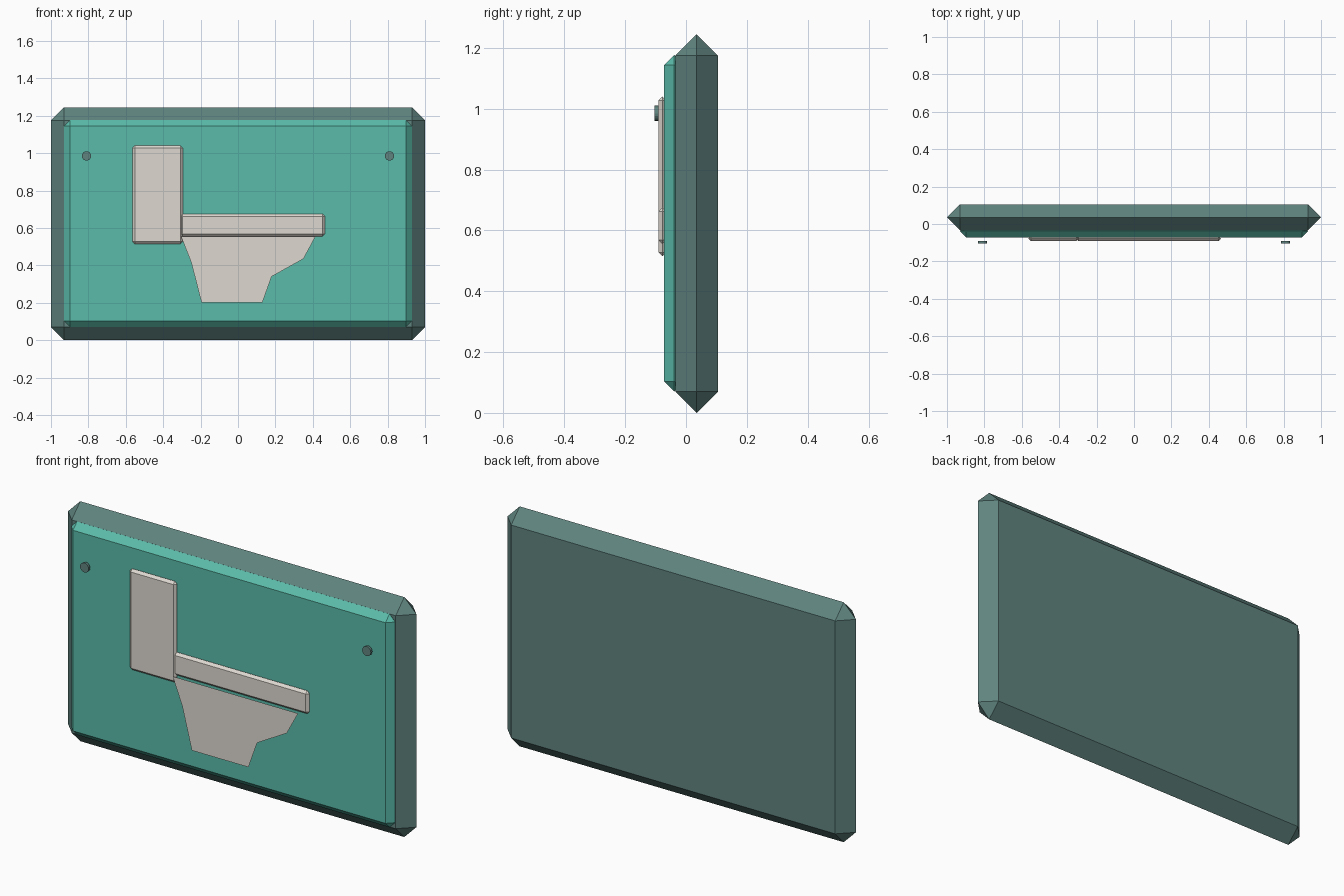
import bpy
import bmesh
from mathutils import Matrix, Vector

cube = bpy.data.objects.get("Cube")
if cube:
    bpy.data.objects.remove(cube, do_unlink=True)


def material(name, color):
    mat = bpy.data.materials.new(name)
    mat.use_nodes = True
    mat.diffuse_color = (*color, 1)
    mat.node_tree.nodes["Principled BSDF"].inputs["Base Color"].default_value = (*color, 1)
    return mat


slate = material("slate green", (0.115, 0.23, 0.212))
teal = material("teal", (0.103, 0.50, 0.40))
cream = material("cream", (0.73, 0.69, 0.63))


def finish(name, bm, mat):
    mesh = bpy.data.meshes.new(name)
    bm.to_mesh(mesh)
    bm.free()
    mesh.materials.append(mat)
    obj = bpy.data.objects.new(name, mesh)
    bpy.context.collection.objects.link(obj)
    return obj


def chamfered_slab(name, low, high, cut, mat):
    """Box whose edges and corners are cut back by the same amount."""
    low, high = Vector(low), Vector(high)
    center, half = (low + high) / 2, (high - low) / 2
    bm = bmesh.new()
    for sx in (-1, 1):
        for sy in (-1, 1):
            for sz in (-1, 1):
                sign = Vector((sx, sy, sz))
                for axis in range(3):
                    point = half - Vector((cut, cut, cut))
                    point[axis] = half[axis]
                    bm.verts.new(center + point * sign)
    bmesh.ops.remove_doubles(bm, verts=bm.verts, dist=0.0005)
    bmesh.ops.convex_hull(bm, input=bm.verts)
    bmesh.ops.dissolve_limit(bm, angle_limit=0.02, verts=bm.verts, edges=bm.edges)
    bmesh.ops.recalc_face_normals(bm, faces=bm.faces)
    return finish(name, bm, mat)


# Sign board: thick backing and raised front panel
chamfered_slab("backing_board", (-1, -0.035, 0), (1, 0.105, 1.245), 0.07, slate)
chamfered_slab("front_panel", (-0.93, -0.072, 0.07), (0.93, -0.006, 1.177), 0.033, teal)

# Toilet symbol: cistern and seat slabs
chamfered_slab("cistern", (-0.565, -0.091, 0.515), (-0.295, -0.065, 1.04), 0.013, cream)
chamfered_slab("seat", (-0.31, -0.091, 0.555), (0.465, -0.065, 0.675), 0.013, cream)

# Toilet symbol: flat bowl outline
outline = [(-0.305, 0.555), (-0.25, 0.415), (-0.195, 0.2), (0.13, 0.2),
           (0.18, 0.34), (0.35, 0.435), (0.415, 0.555)]
bm = bmesh.new()
bm.faces.new([bm.verts.new((x, -0.1, z)) for x, z in outline])
finish("bowl", bm, cream)

# Screw heads in the upper corners
for side, x in (("right", -0.81), ("left", 0.81)):
    bm = bmesh.new()
    bmesh.ops.create_cone(bm, cap_ends=True, segments=16, radius1=0.025,
                          radius2=0.025, depth=0.012,
                          matrix=Matrix.Translation((x, -0.097, 0.985))
                          @ Matrix.Rotation(1.5708, 4, "X"))
    finish("screw_head_" + side, bm, slate)
